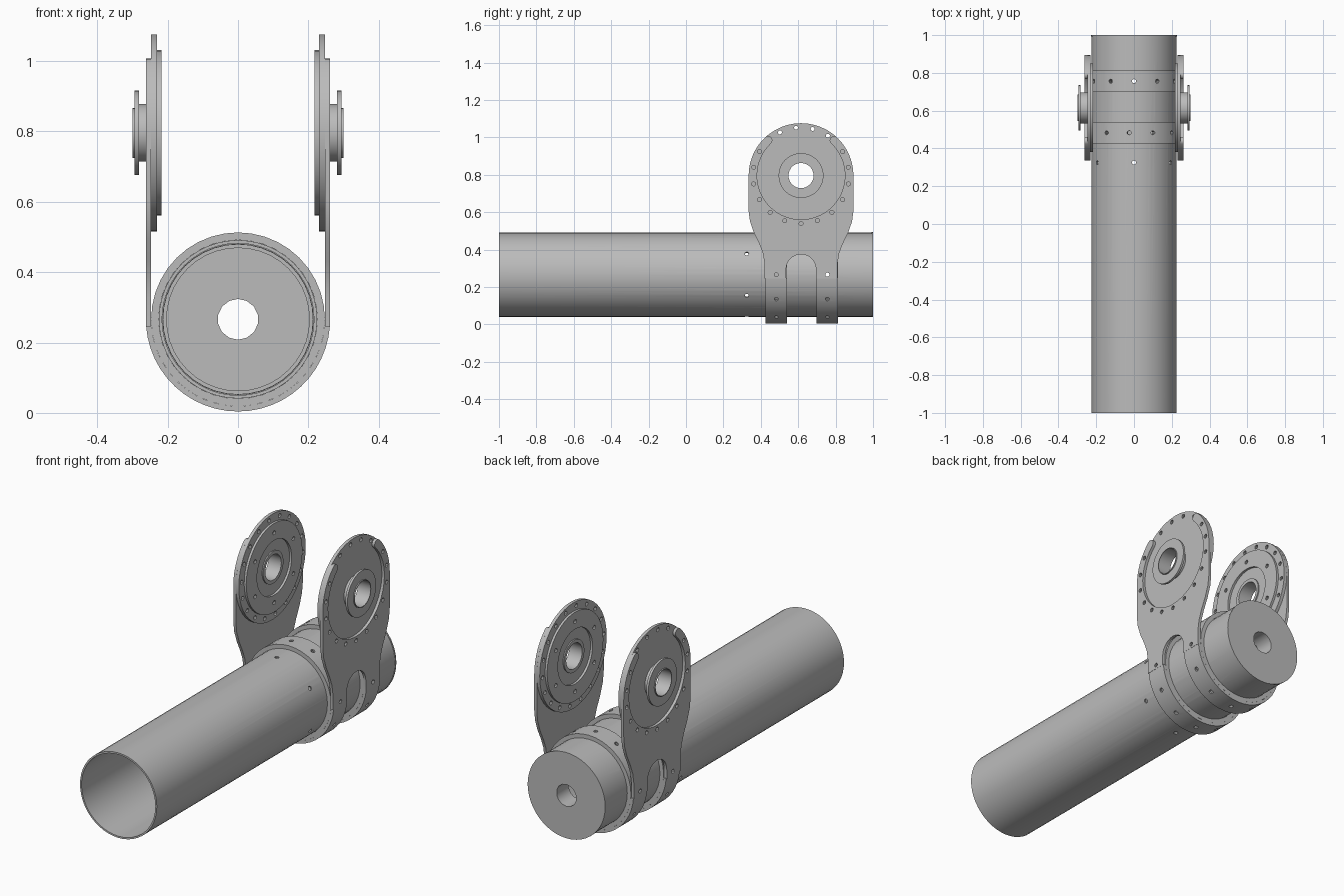
import bpy, bmesh
from math import sin, cos, pi, radians
from mathutils import Matrix, Vector

cube = bpy.data.objects.get("Cube")
if cube:
    bpy.data.objects.remove(cube)

grey = bpy.data.materials.new("plain_grey")
grey.use_nodes = True
grey.diffuse_color = (0.5, 0.5, 0.5, 1)
grey.node_tree.nodes["Principled BSDF"].inputs["Base Color"].default_value = (0.5, 0.5, 0.5, 1)

TUBE = Vector((0, 0, 0.266))        # tube axis runs along y
PIVOT = Vector((0, 0.615, 0.796))   # hinge axis runs along x


def arc(radius, start, end, steps, u=0, v=0):
    """Points along an arc, angles in degrees."""
    angles = [radians(start + (end - start) * i / steps) for i in range(steps + 1)]
    return [(u + radius * cos(a), v + radius * sin(a)) for a in angles]


def circle(radius, u=0, v=0, sides=40):
    return arc(radius, 0, 360, sides, u, v)[:-1]


def bolt_circle(radius, angles, hole=0.011):
    return [circle(hole, radius * cos(radians(a)), radius * sin(radians(a)), 10) for a in angles]


def finish(obj):
    bpy.ops.object.select_all(action='DESELECT')
    obj.select_set(True)
    bpy.context.view_layer.objects.active = obj
    bpy.ops.object.shade_smooth_by_angle(angle=radians(30))


def extrude(name, axis, centre, low, high, loops, cutter=None):
    """Extrude an outline with holes along x (axis 0) or y (axis 1)."""
    curve = bpy.data.curves.new(name, 'CURVE')
    curve.dimensions = '2D'
    curve.fill_mode = 'BOTH'
    curve.extrude = (high - low) / 2
    for loop in loops:
        spline = curve.splines.new('POLY')
        spline.points.add(len(loop) - 1)
        for point, (u, v) in zip(spline.points, loop):
            point.co = (u, v, 0, 1)
        spline.use_cyclic_u = True
    temp = bpy.data.objects.new(name + "_outline", curve)
    bpy.context.collection.objects.link(temp)
    bpy.context.view_layer.update()
    mesh = bpy.data.meshes.new_from_object(temp.evaluated_get(bpy.context.evaluated_depsgraph_get()))
    bpy.data.objects.remove(temp)

    # Turn the outline so its depth follows the chosen axis
    turn = Matrix.Identity(3)
    for column in range(3):
        for row in range(3):
            turn[row][column] = 1 if row == (axis + 1 + column) % 3 else 0
    place = Vector(centre)
    place[axis] = (low + high) / 2
    mesh.transform(Matrix.Translation(place) @ turn.to_4x4())
    bm = bmesh.new()
    bm.from_mesh(mesh)
    bmesh.ops.remove_doubles(bm, verts=bm.verts, dist=0.00005)
    bmesh.ops.recalc_face_normals(bm, faces=bm.faces)
    bm.to_mesh(mesh)
    bm.free()
    obj = bpy.data.objects.new(name, mesh)
    bpy.context.collection.objects.link(obj)

    # Drill the radial holes
    if cutter:
        mod = obj.modifiers.new("holes", 'BOOLEAN')
        mod.object = cutter
        mod.solver = 'EXACT'
        bpy.context.view_layer.update()
        drilled = bpy.data.meshes.new_from_object(obj.evaluated_get(bpy.context.evaluated_depsgraph_get()))
        obj.modifiers.clear()
        obj.data = drilled
    obj.data.name = name
    obj.data.materials.clear()
    obj.data.materials.append(grey)
    finish(obj)
    return obj


def radial_cutter(rows):
    """Short pins around the tube; rows hold (y, count, offset in degrees)."""
    bm = bmesh.new()
    for y, count, offset in rows:
        for i in range(count):
            a = radians(offset) + 2 * pi * i / count
            direction = Vector((sin(a), 0, cos(a)))
            spot = TUBE + direction * 0.235 + Vector((0, y, 0))
            matrix = Matrix.Translation(spot) @ Matrix.Rotation(a, 4, 'Y')
            bmesh.ops.create_cone(bm, cap_ends=True, segments=10, radius1=0.011,
                                  radius2=0.011, depth=0.09, matrix=matrix)
    mesh = bpy.data.meshes.new("hole_cutter")
    bm.to_mesh(mesh)
    bm.free()
    obj = bpy.data.objects.new("hole_cutter", mesh)
    obj.hide_render = True
    bpy.context.collection.objects.link(obj)
    return obj


FRONT_BAND, REAR_BAND = 0.483, 0.756
ring_cutter = radial_cutter([(FRONT_BAND, 12, -6), (REAR_BAND, 12, 0), (0.325, 6, 0)])
strap_cutter = radial_cutter([(FRONT_BAND, 12, 0), (REAR_BAND, 12, 0)])

# Main tube and its end plug
extrude("main_tube", 1, TUBE, -1, 0.992, [circle(0.225, sides=48), circle(0.216, sides=48)], ring_cutter)
extrude("end_cap", 1, TUBE, 0.992, 1, [circle(0.227, sides=48), circle(0.058, sides=14)])
extrude("end_plug", 1, TUBE, 0.9, 0.992, [circle(0.215), circle(0.058, sides=14)])
extrude("plug_skirt", 1, TUBE, 0.84, 0.9, [circle(0.214), circle(0.203)])

# Clamp rings and the straps below them
strap = arc(0.262, 94, 266, 24)
strap += arc(0.247, 266, 94, 24)
for label, y in (("front", FRONT_BAND), ("rear", REAR_BAND)):
    extrude(label + "_clamp_ring", 1, TUBE, y - 0.057, y + 0.057, [circle(0.247), circle(0.2255)], ring_cutter)
    extrude(label + "_strap", 1, TUBE, y - 0.057, y + 0.057, [strap], strap_cutter)

for helper in (ring_cutter, strap_cutter):
    bpy.data.objects.remove(helper)

# Bracket outline, relative to the hinge: open collar, neck and two legs
LEG_END = 0.245 - PIVOT.z
LEG_HOLE = TUBE.z - PIVOT.z
neck = [(0.28, -0.19), (0.273, -0.245), (0.252, -0.305), (0.223, -0.365),
        (0.204, -0.415), (0.195, -0.47), (0.195, LEG_END)]
slot = [(0.08, LEG_END)] + arc(0.08, 0, 180, 14, 0, -0.501) + [(-0.08, LEG_END)]
TIP = 47


def tip(angle, start, end):
    """Rounded end of the collar at the given angle."""
    a = radians(angle)
    return [(r * cos(a) - t * sin(a), r * sin(a) + t * cos(a))
            for r, t in arc(0.0225, start, end, 8, 0.2575, 0)[1:-1]]


bracket = arc(0.28, TIP, 0, 10) + neck + slot
bracket += [(-u, v) for u, v in reversed(neck)]
bracket += arc(0.28, 180, 180 - TIP, 10)
bracket += tip(180 - TIP, 0, -180)
bracket += arc(0.235, 180 - TIP, 360 + TIP, 48)
bracket += tip(TIP, 180, 0)

collar_holes = bolt_circle(0.257, [270 + 20 * k for k in range(-6, 7)])
leg_holes = [circle(0.011, y - PIVOT.y, LEG_HOLE, 10) for y in (FRONT_BAND, REAR_BAND)]
disc_holes = bolt_circle(0.257, [96 + 20 * k for k in range(18)])
face_holes = bolt_circle(0.185, [30 + 60 * k for k in range(6)])
bore = circle(0.067, sides=28)

# Part, inner and outer distance from the middle, outline and holes
parts = [
    ("bracket", 0.247, 0.262, [bracket] + collar_holes + leg_holes),
    ("hinge_disc", 0.230, 0.247, [circle(0.28, sides=48), bore] + disc_holes),
    ("inner_ring", 0.218, 0.230, [circle(0.235, sides=48), circle(0.145)] + face_holes),
    ("inner_collar", 0.224, 0.230, [circle(0.085), bore]),
    ("hub", 0.247, 0.282, [circle(0.082), bore]),
    ("hub_flange", 0.282, 0.294, [circle(0.12), bore]),
    ("hub_lip", 0.294, 0.300, [circle(0.071, sides=28), bore]),
]
for name, near, far, loops in parts:
    extrude("left_" + name, 0, PIVOT, near, far, loops)
    extrude("right_" + name, 0, PIVOT, -far, -near, loops)
